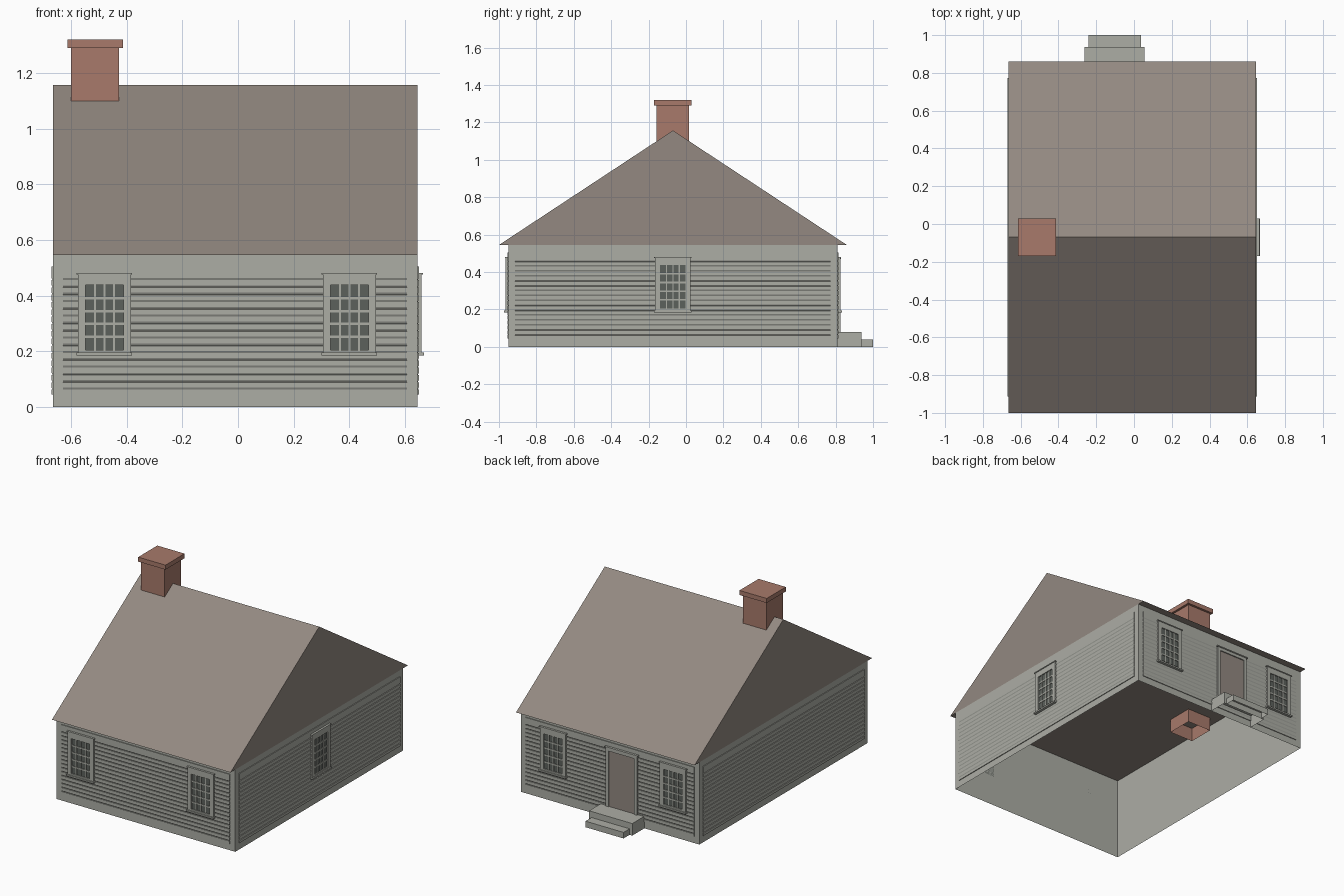
import bpy
import bmesh
from math import pi
from mathutils import Matrix

cube = bpy.data.objects.get("Cube")
if cube:
    bpy.data.objects.remove(cube, do_unlink=True)


def material(name, srgb):
    linear = [((c / 255 + 0.055) / 1.055) ** 2.4 for c in srgb] + [1]
    m = bpy.data.materials.new(name)
    m.use_nodes = True
    m.diffuse_color = linear
    m.node_tree.nodes["Principled BSDF"].inputs["Base Color"].default_value = linear
    return m


PAINT = material("pale_grey_paint", (172, 173, 165))
BROWN = material("weathered_brown", (147, 137, 129))
BRICK = material("red_brick", (168, 122, 107))
GLASS = material("dark_glass", (92, 97, 92))


def finish(name, bm, mat, place=None):
    bmesh.ops.recalc_face_normals(bm, faces=bm.faces)
    mesh = bpy.data.meshes.new(name)
    bm.to_mesh(mesh)
    bm.free()
    mesh.materials.append(mat)
    obj = bpy.data.objects.new(name, mesh)
    if place:
        obj.matrix_world = place
    bpy.context.scene.collection.objects.link(obj)
    return obj


def add_box(bm, x, y, z, open_sides=()):
    """Box from (min, max) ranges, without the faces that point along open_sides."""
    size = Matrix.Diagonal((x[1] - x[0], y[1] - y[0], z[1] - z[0], 1))
    mid = Matrix.Translation([sum(r) / 2 for r in (x, y, z)])
    verts = bmesh.ops.create_cube(bm, size=1, matrix=mid @ size)["verts"]
    faces = {f for v in verts for f in v.link_faces}
    for f in faces:
        f.normal_update()
    gone = [f for f in faces
            if any(f.normal[axis] * sign > 0.9 for axis, sign in open_sides)]
    bmesh.ops.delete(bm, geom=gone, context="FACES_ONLY")


def boxes(name, parts, mat, place=None, open_sides=()):
    bm = bmesh.new()
    for part in parts:
        add_box(bm, *part, open_sides)
    return finish(name, bm, mat, place)


def prism(name, profile, x0, x1, mat, place=None):
    """Extrude a closed (y, z) profile along x."""
    bm = bmesh.new()
    face = bm.faces.new([bm.verts.new((x0, y, z)) for y, z in profile])
    new = bmesh.ops.extrude_face_region(bm, geom=[face])["geom"]
    moved = [v for v in new if isinstance(v, bmesh.types.BMVert)]
    bmesh.ops.translate(bm, verts=moved, vec=(x1 - x0, 0, 0))
    bm.faces.ensure_lookup_table()
    if len(bm.faces) < len(profile) + 2:
        bm.faces.new(list(reversed([v for v in bm.verts if v not in moved])))
    return finish(name, bm, mat, place)


X0, X1, Y0, Y1, EAVE = -0.665, 0.645, -0.95, 0.81, 0.545
XM, YM = (X0 + X1) / 2, (Y0 + Y1) / 2
UP, DOWN = (2, 1), (2, -1)

# Open shell of the house and the closed gable roof over it
boxes("walls", [((X0, X1), (Y0, Y1), (0, EAVE))], PAINT, open_sides=(UP, DOWN))
prism("roof", [(-1, EAVE), (0.86, EAVE), (YM, 1.157)], X0, X1, BROWN)


# Each wall has its own frame: x along the wall, -y outwards
def wall_frame(x, y, angle):
    return Matrix.Translation((x, y, 0)) @ Matrix.Rotation(angle, 4, "Z")


WALLS = {
    "front": (wall_frame(XM, Y0, 0), X1 - X0),
    "back": (wall_frame(XM, Y1, pi), X1 - X0),
    "left": (wall_frame(X1, YM, pi / 2), Y1 - Y0),
    "right": (wall_frame(X0, YM, -pi / 2), Y1 - Y0),
}


# Clapboard siding with slanted shadow grooves
def siding(side):
    place, length = WALLS[side]
    profile = [(0, 0.045), (-0.005, 0.045)]
    for i in range(16):
        z = 0.062 + i * 0.0262
        profile += [(-0.005, z), (-0.001, z + 0.001), (-0.005, z + 0.008)]
    profile += [(-0.005, 0.505), (0, 0.505)]
    half = length / 2 - 0.037
    prism(side + "_siding", profile, -half, half, PAINT, place)


for side in WALLS:
    siding(side)


# Sash window: glass sheet, surround, glazing bars, head trim and sill
def window(name, side, u):
    place = WALLS[side][0] @ Matrix.Translation((u, 0, 0))
    w, g = 0.095, 0.068
    bottom, low, high, top = 0.195, 0.205, 0.437, 0.475
    boxes(name + "_glass", [((-g, g), (-0.008, 0), (low, high))], GLASS, place)
    out = (-0.015, 0)
    parts = [((-w, -g), out, (bottom, top)), ((g, w), out, (bottom, top)),
             ((-g, g), out, (high, top)), ((-g, g), out, (bottom, low)),
             ((-w - 0.005, w + 0.005), (-0.019, 0), (top, 0.481)),
             ((-w - 0.005, w + 0.005), (-0.023, 0), (0.185, bottom))]
    bar = (-0.012, 0)
    for i in range(1, 4):
        x = -g + i * g / 2
        parts.append(((x - 0.0035, x + 0.0035), bar, (low, high)))
    for i in range(1, 5):
        z = low + i * (high - low) / 5
        parts.append(((-g, g), bar, (z - 0.0045, z + 0.0045)))
    boxes(name + "_frame", parts, PAINT, place)


for name, side, u in (("front_right_window", "front", -0.47),
                      ("front_left_window", "front", 0.41),
                      ("back_left_window", "back", -0.41),
                      ("back_right_window", "back", 0.47),
                      ("side_window", "left", 0)):
    window(name, side, u)

# Back door with its casing
door_place = WALLS["back"][0] @ Matrix.Translation((0.093, 0, 0))
boxes("door", [((-0.095, 0.095), (-0.008, 0), (0.08, 0.45))], BROWN, door_place)
boxes("door_frame", [((-0.115, -0.095), (-0.015, 0), (0.08, 0.47)),
                     ((0.095, 0.115), (-0.015, 0), (0.08, 0.47)),
                     ((-0.095, 0.095), (-0.015, 0), (0.45, 0.47)),
                     ((-0.122, 0.122), (-0.02, 0), (0.47, 0.477))], PAINT, door_place)

# Hollow steps up to the door
boxes("upper_step", [((-0.262, 0.055), (Y1, 0.937), (0, 0.08))], PAINT, open_sides=(DOWN,))
boxes("lower_step", [((-0.242, 0.037), (0.937, 1), (0, 0.04))], PAINT, open_sides=(DOWN,))

# Chimney: a hollow stack running down through the ceiling, and its cap
boxes("chimney_stack", [((-0.6, -0.428), (-0.157, 0.015), (0.455, 1.29))], BRICK,
      open_sides=(UP, DOWN))
boxes("chimney_cap", [((-0.613, -0.413), (-0.17, 0.03), (1.29, 1.32))], BRICK)
